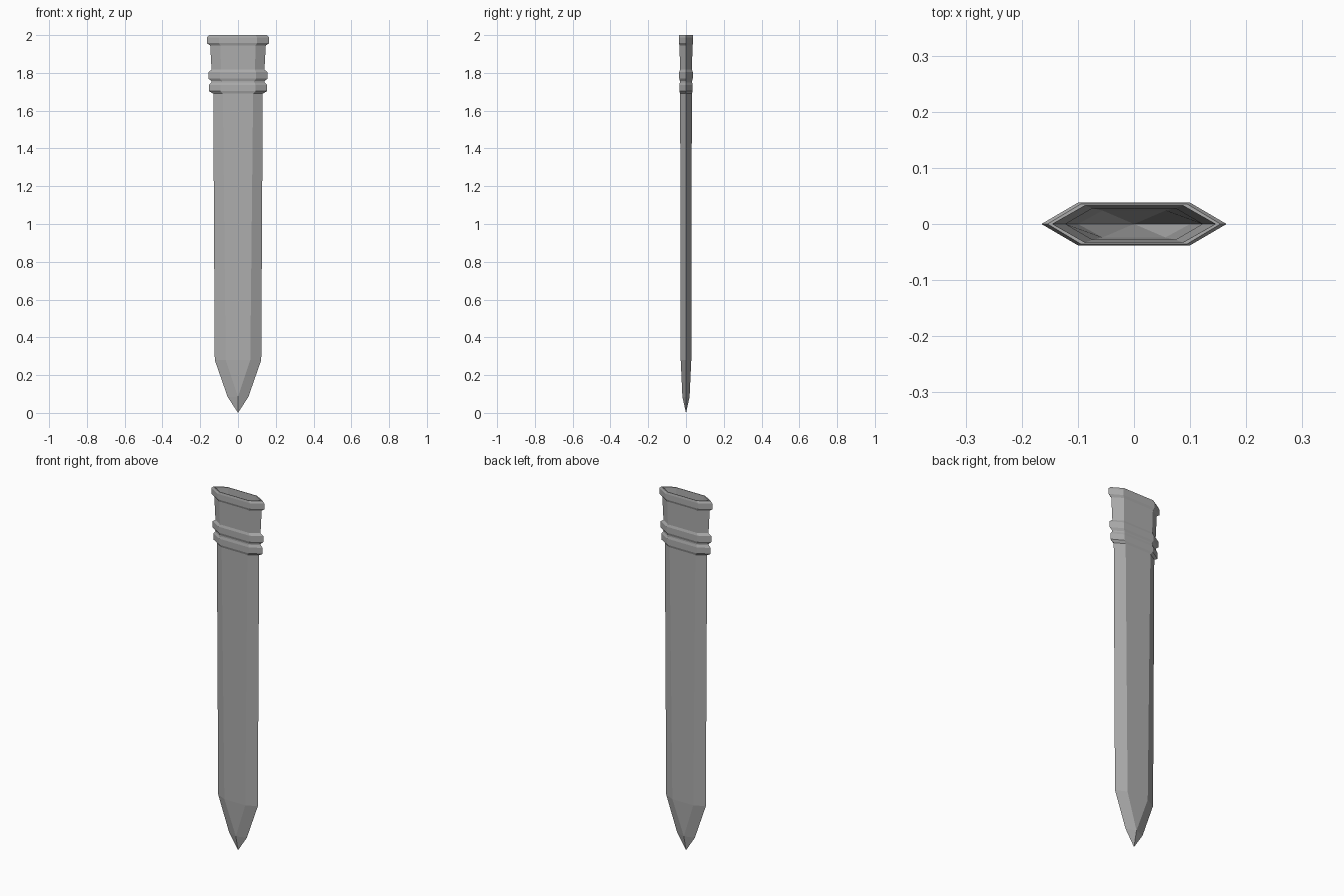
import bpy
import bmesh

cube = bpy.data.objects.get("Cube")
if cube:
    bpy.data.objects.remove(cube, do_unlink=True)

# Plain grey metal
GREY = (0.42, 0.42, 0.42, 1.0)
metal = bpy.data.materials.new("grey metal")
metal.use_nodes = True
metal.diffuse_color = GREY
metal.node_tree.nodes["Principled BSDF"].inputs["Base Color"].default_value = GREY


def loft(name, sections):
    """Skin flattened hexagons given as (height, half width, flat half width, half depth)."""
    bm = bmesh.new()
    rings = []
    for z, w, f, d in sections:
        outline = [(w, 0), (f, d), (-f, d), (-w, 0), (-f, -d), (f, -d)]
        rings.append([bm.verts.new((x, y, z)) for x, y in outline])
    for low, high in zip(rings, rings[1:]):
        for i in range(len(low)):
            j = (i + 1) % len(low)
            bm.faces.new((low[i], low[j], high[j], high[i]))
    # Collapsed sections become ridges and points
    bmesh.ops.remove_doubles(bm, verts=bm.verts, dist=0.0001)
    mesh = bpy.data.meshes.new(name)
    bm.to_mesh(mesh)
    bm.free()
    mesh.materials.append(metal)
    obj = bpy.data.objects.new(name, mesh)
    bpy.context.collection.objects.link(obj)
    return obj


def band(name, base, top, height, low, high, start, end):
    """Raised ring with chamfered edges between two sections."""
    bevel = height * 0.22
    loft(name, [(base, *start), (base + bevel, *low),
                (top - bevel, *high), (top, *end)])


# Sections shared by neighbouring parts: half width, flat half width, half depth
BODY_TOP = (0.131, 0.08, 0.031)
GROOVE = (0.141, 0.088, 0.032)
NECK_LOW = (0.14, 0.09, 0.032)
NECK_HIGH = (0.147, 0.093, 0.034)
LIP = (0.154, 0.094, 0.036)
MOUTH = (0.145, 0.087, 0.033)

# Long blade sleeve and pointed tip
loft("sheath_body", [(0, 0, 0, 0), (0.085, 0.055, 0, 0.019),
                     (0.28, 0.123, 0.065, 0.028), (1.69, *BODY_TOP)])

# Two raised bands
LOWER = (0.153, 0.092, 0.035)
UPPER = (0.157, 0.095, 0.036)
band("lower_band", 1.69, 1.75, 0.06, LOWER, LOWER, BODY_TOP, GROOVE)
loft("band_groove", [(1.75, *GROOVE), (1.757, *GROOVE)])
band("upper_band", 1.757, 1.817, 0.06, UPPER, UPPER, GROOVE, NECK_LOW)

# Neck and flared rim
loft("neck", [(1.817, *NECK_LOW), (1.945, *NECK_HIGH)])
RIM = (0.165, 0.1, 0.038)
band("rim", 1.945, 2.0, 0.055, RIM, RIM, NECK_HIGH, LIP)
loft("rim_lip", [(2.0, *LIP), (2.0, *MOUTH)])

# Hollow inside, running down to a point
loft("lining", [(2.0, *MOUTH), (1.69, 0.122, 0.074, 0.028),
                (0.28, 0.1, 0.056, 0.024), (0.09, 0, 0, 0)])
